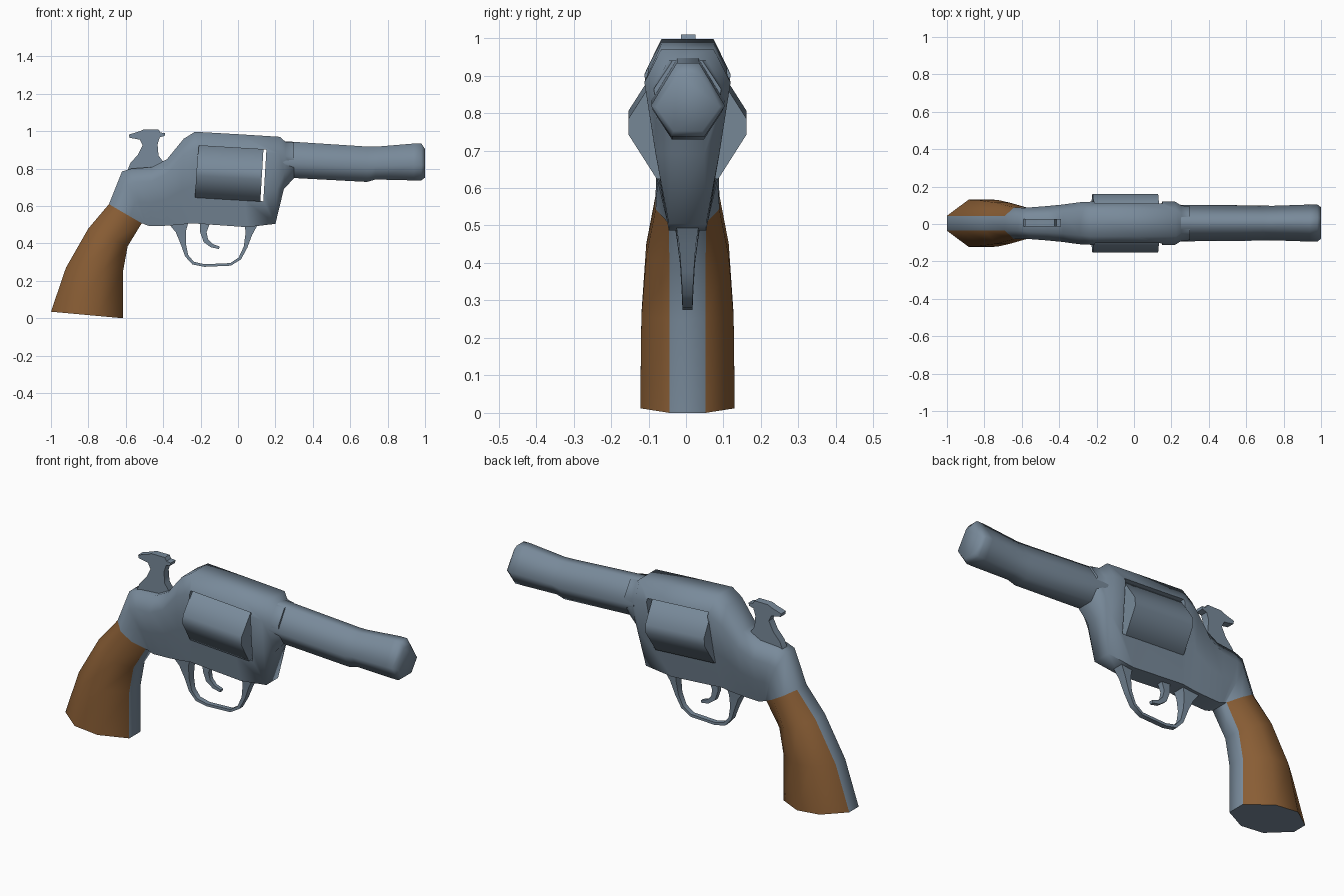
import bpy, bmesh, math


def material(name, rgb):
    m = bpy.data.materials.new(name)
    m.diffuse_color = (*rgb, 1)
    return m


STEEL = material("blue_steel", (0.19, 0.255, 0.325))
WOOD = material("brown_wood", (0.25, 0.11, 0.035))
YC = 0.004  # centre plane


def finish(name, bm, mats=(STEEL,), angle=70):
    bmesh.ops.recalc_face_normals(bm, faces=bm.faces)
    me = bpy.data.meshes.new(name)
    bm.to_mesh(me)
    bm.free()
    ob = bpy.data.objects.new(name, me)
    bpy.context.collection.objects.link(ob)
    for m in mats:
        me.materials.append(m)
    smooth(ob, angle)
    return ob


def smooth(ob, angle):
    bpy.ops.object.select_all(action='DESELECT')
    ob.select_set(True)
    bpy.context.view_layer.objects.active = ob
    bpy.ops.object.shade_smooth_by_angle(angle=math.radians(angle))


def loft(name, rings, rule=None, mats=(STEEL,), angle=70):
    """Skin closed rings of points; rule(station, side) gives the material."""
    bm = bmesh.new()
    vs = [[bm.verts.new(p) for p in r] for r in rings]
    n = len(vs[0])
    for i in range(len(vs) - 1):
        for k in range(n):
            j = (k + 1) % n
            f = bm.faces.new((vs[i][k], vs[i][j], vs[i + 1][j], vs[i + 1][k]))
            f.material_index = rule(i, k) if rule else 0
    bm.faces.new(vs[0])
    bm.faces.new(vs[-1])
    return finish(name, bm, mats, angle)


def body_ring(tx, tz, bx, bz, a, ts, w, tl, w2, b):
    """Eight-point section from the top/back point to the bottom/front point."""
    half = [(a, 0), (w, ts), (w2, tl), (b, 1)]
    pts = half + [(-y, t) for y, t in reversed(half)]
    return [(tx + (bx - tx) * t, YC + y, tz + (bz - tz) * t) for y, t in pts]


# Frame and grip: one skin running from the barrel seat back and down the grip
frame = [
    (0.30, 0.94, 0.30, 0.75, 0.04, 0.40, 0.090, 0.70, 0.080, 0.045),
    (0.255, 0.942, 0.245, 0.69, 0.05, 0.30, 0.095, 0.65, 0.085, 0.045),
    (0.225, 0.970, 0.20, 0.505, 0.07, 0.19, 0.115, 0.60, 0.085, 0.050),
    (0.00, 0.984, 0.05, 0.487, 0.07, 0.19, 0.115, 0.60, 0.085, 0.050),
    (-0.23, 0.997, -0.25, 0.508, 0.07, 0.19, 0.115, 0.60, 0.085, 0.050),
    (-0.29, 0.960, -0.31, 0.500, 0.065, 0.19, 0.112, 0.60, 0.085, 0.050),
    (-0.38, 0.850, -0.38, 0.495, 0.055, 0.22, 0.100, 0.60, 0.080, 0.050),
    (-0.46, 0.808, -0.47, 0.492, 0.05, 0.24, 0.092, 0.60, 0.080, 0.050),
    (-0.57, 0.800, -0.495, 0.500, 0.045, 0.24, 0.085, 0.60, 0.080, 0.050),
    (-0.62, 0.785, -0.505, 0.505, 0.04, 0.25, 0.082, 0.60, 0.080, 0.050),
]
grip = [
    (-0.69, 0.610, -0.515, 0.508, 0.04, 0.28, 0.085, 0.65, 0.085, 0.050),
    (-0.80, 0.480, -0.590, 0.385, 0.04, 0.30, 0.110, 0.65, 0.110, 0.048),
    (-0.92, 0.270, -0.615, 0.250, 0.04, 0.30, 0.123, 0.65, 0.123, 0.048),
    (-1.00, 0.035, -0.615, 0.000, 0.04, 0.30, 0.126, 0.65, 0.126, 0.048),
]
first = len(frame)
body = loft("frame_and_grip", [body_ring(*s) for s in frame + grip],
            lambda i, k: 1 if i >= first and k not in (3, 7) else 0,
            (STEEL, WOOD))


# Window through the frame for the drum
def place(ob, x, z):
    ob.location = (x, YC, z)
    ob.rotation_euler = (0, 0.06, 0)


bm = bmesh.new()
bmesh.ops.create_cube(bm, size=1)
bmesh.ops.scale(bm, vec=(0.362, 0.6, 0.276), verts=bm.verts)
cutter = finish("window_cutter", bm)
place(cutter, -0.037, 0.774)
cutter.hide_render = True
mod = body.modifiers.new("window", 'BOOLEAN')
mod.object = cutter
mod.operation = 'DIFFERENCE'
mod.solver = 'EXACT'
bpy.context.view_layer.objects.active = body
bpy.ops.object.select_all(action='DESELECT')
body.select_set(True)
bpy.ops.object.modifier_apply(modifier=mod.name)
smooth(body, 70)
bpy.data.objects.remove(cutter)

# Drum
quarter = [(0.157, 0.022), (0.082, 0.14)]
drum_pts = quarter + [(-y, z) for y, z in reversed(quarter)]
drum_pts += [(-y, -z) for y, z in drum_pts]
drum = loft("drum", [[(x, y, z) for y, z in drum_pts] for x in (-0.18, 0.17)])
place(drum, -0.042, 0.774)


# Barrel, six-sided with a small flare and chamfer at the muzzle
def barrel_ring(x, top, bot, w):
    mid = bot + (top - bot) * 0.42
    half = [(0.3 * w, top), (w, mid), (0.45 * w, bot)]
    return [(x, YC + 0.001 + y, z)
            for y, z in half + [(-y, z) for y, z in reversed(half)]]


loft("barrel", [barrel_ring(*s) for s in (
    (0.24, 0.947, 0.753, 0.098), (0.69, 0.918, 0.729, 0.094),
    (0.735, 0.917, 0.742, 0.092), (0.94, 0.934, 0.737, 0.099),
    (0.98, 0.934, 0.737, 0.099), (1.0, 0.905, 0.752, 0.085))])


def ribbon(name, path):
    """Rectangular bar along (x, z, half thickness, half width) points."""
    rings = []
    for i, (x, z, t, w) in enumerate(path):
        p, q = path[max(i - 1, 0)], path[min(i + 1, len(path) - 1)]
        dx, dz = q[0] - p[0], q[1] - p[1]
        d = math.hypot(dx, dz)
        nx, nz = -dz / d * t, dx / d * t
        rings.append([(x + s * nx, YC + r * w, z + s * nz)
                      for s, r in ((1, 1), (1, -1), (-1, -1), (-1, 1))])
    return loft(name, rings, angle=50)


# Trigger guard and trigger
ribbon("trigger_guard", [
    (-0.315, 0.515, 0.055, 0.035), (-0.305, 0.465, 0.028, 0.028),
    (-0.293, 0.40, 0.014, 0.02), (-0.275, 0.335, 0.009, 0.016),
    (-0.24, 0.295, 0.008, 0.014), (-0.18, 0.282, 0.007, 0.013),
    (-0.04, 0.288, 0.007, 0.013), (0.01, 0.32, 0.008, 0.014),
    (0.04, 0.38, 0.010, 0.017), (0.058, 0.45, 0.018, 0.022),
    (0.07, 0.505, 0.035, 0.03)])
ribbon("trigger", [
    (-0.175, 0.52, 0.028, 0.016), (-0.185, 0.46, 0.017, 0.014),
    (-0.172, 0.415, 0.014, 0.012), (-0.14, 0.388, 0.010, 0.010),
    (-0.10, 0.377, 0.007, 0.010)])

# Hammer: side profile given thickness
outline = [(-0.60, 0.77), (-0.575, 0.83), (-0.535, 0.875), (-0.51, 0.925),
           (-0.525, 0.955), (-0.58, 0.965), (-0.583, 0.982), (-0.525, 1.0),
           (-0.505, 1.01), (-0.425, 1.01), (-0.415, 0.993), (-0.39, 0.99),
           (-0.392, 0.975), (-0.418, 0.968), (-0.43, 0.93), (-0.425, 0.87),
           (-0.395, 0.83), (-0.39, 0.77)]
loft("hammer", [[(x, 0.006 + y, z) for x, z in outline]
                for y in (-0.02, 0.02)], angle=40)
